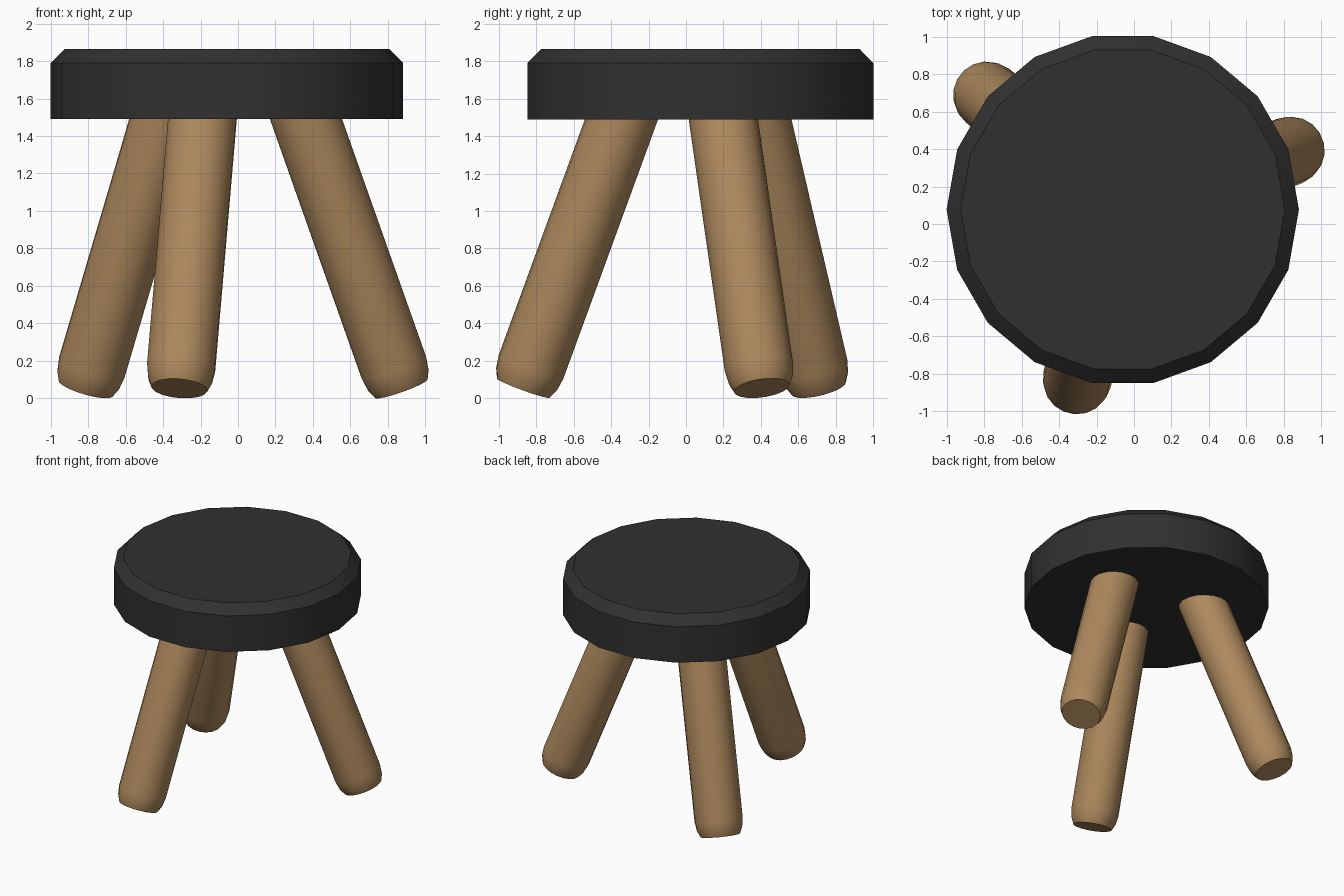
import bpy, bmesh, math
from mathutils import Vector, Matrix

if "Cube" in bpy.data.objects:
    bpy.data.objects.remove(bpy.data.objects["Cube"])


def material(name, color):
    m = bpy.data.materials.new(name)
    m.diffuse_color = (*color, 1)
    m.use_nodes = True
    m.node_tree.nodes["Principled BSDF"].inputs["Base Color"].default_value = m.diffuse_color
    return m


def lathe(name, profile, sides, matrix, mat):
    """Closed solid of revolution from (radius, height) points, bottom to top."""
    bm = bmesh.new()
    rings = [[bm.verts.new((r * math.cos(math.tau * i / sides),
                            r * math.sin(math.tau * i / sides), z))
              for i in range(sides)] for r, z in profile]
    for a, b in zip(rings, rings[1:]):
        for i in range(sides):
            j = (i + 1) % sides
            bm.faces.new((a[i], a[j], b[j], b[i]))
    bm.faces.new(rings[0][::-1])
    bm.faces.new(rings[-1])
    mesh = bpy.data.meshes.new(name)
    bm.to_mesh(mesh)
    bm.free()
    mesh.materials.append(mat)
    ob = bpy.data.objects.new(name, mesh)
    ob.matrix_world = matrix
    bpy.context.collection.objects.link(ob)
    bpy.ops.object.select_all(action='DESELECT')
    ob.select_set(True)
    bpy.context.view_layer.objects.active = ob
    bpy.ops.object.shade_smooth_by_angle(angle=math.radians(30))
    return ob


black = material("black_seat", (0.03, 0.03, 0.03))
wood = material("wood", (0.42, 0.25, 0.11))

# Round seat with a chamfered top rim
lathe("seat", [(0.94, 1.49), (0.94, 1.79), (0.865, 1.865)], 18,
      Matrix.Translation((-0.06, 0.077, 0)), black)

# Three splayed legs with rounded feet: foot centre, point where it meets the seat
legs = {
    "front_leg": ((-0.313, -0.87, 0.053), (-0.19, -0.345, 1.49)),
    "right_leg": ((0.871, 0.406, 0.053), (0.363, 0.20, 1.49)),
    "back_left_leg": ((-0.813, 0.709, 0.053), (-0.39, 0.375, 1.49)),
}
for name, (foot, top) in legs.items():
    foot, axis = Vector(foot), Vector(top) - Vector(foot)
    turn = axis.to_track_quat('Z', 'Y').to_matrix().to_4x4()
    length = axis.length + 0.1
    lathe(name, [(0.15, 0), (0.173, 0.05), (0.184, 0.12), (0.184, length)], 18,
          Matrix.Translation(foot) @ turn, wood)
